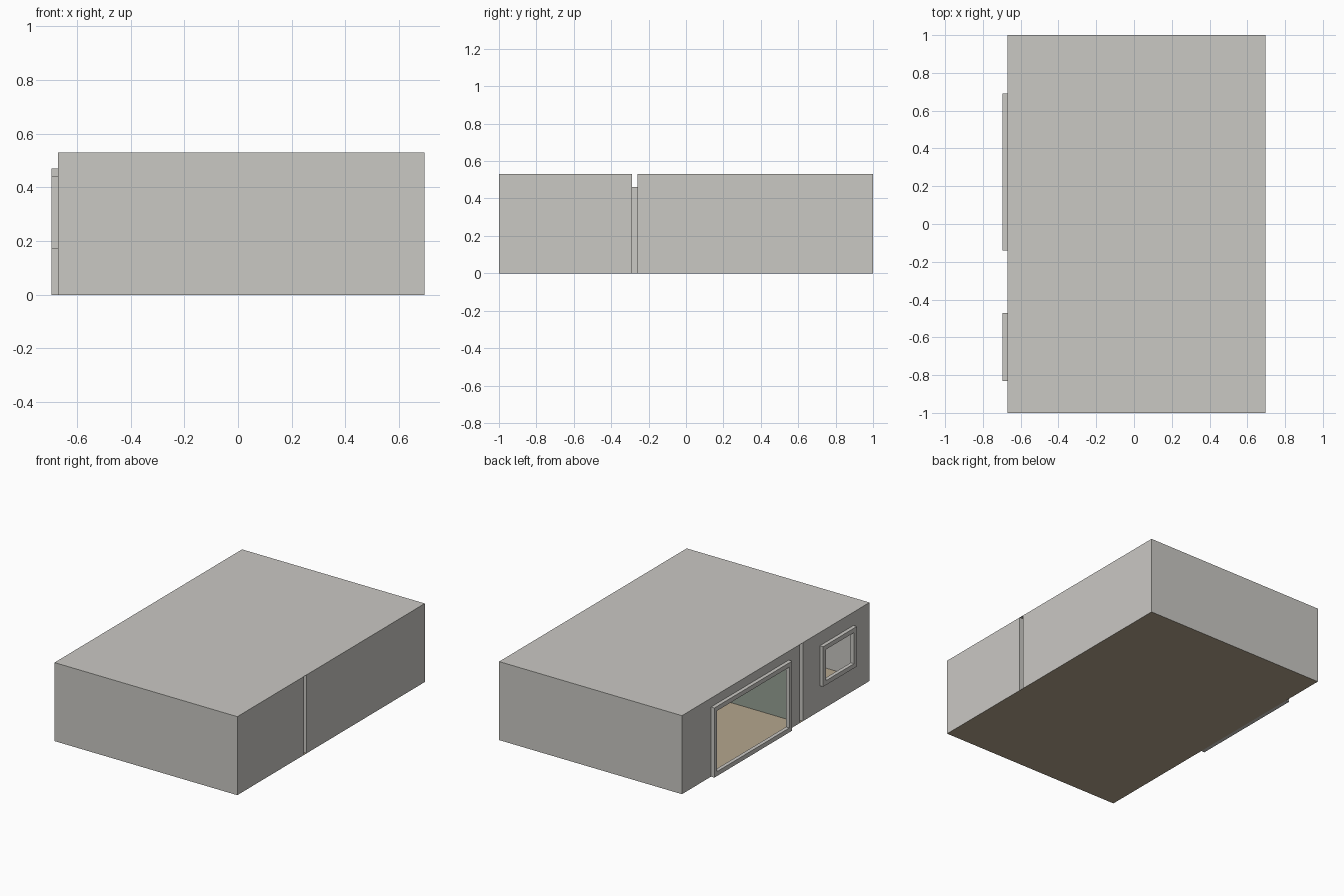
import bpy
import bmesh

cube = bpy.data.objects.get("Cube")
if cube:
    bpy.data.objects.remove(cube, do_unlink=True)


def material(name, colour):
    mat = bpy.data.materials.new(name)
    mat.use_nodes = True
    mat.diffuse_color = (*colour, 1)
    mat.node_tree.nodes["Principled BSDF"].inputs["Base Color"].default_value = (*colour, 1)
    return mat


GREY = material("plaster grey", (0.59, 0.58, 0.55))
TAN = material("floor tan", (0.46, 0.38, 0.27))
GREEN = material("sage green", (0.31, 0.36, 0.30))

# Overall layout: two rooms with a narrow gap between their partitions
LEFT, RIGHT = 0.695, -0.67
FRONT, BACK = -1.0, 1.0
GAP_FRONT, GAP_BACK = -0.29, -0.26
TOP, BAR = 0.53, 0.03


def add_object(name, bm, mat):
    mesh = bpy.data.meshes.new(name)
    bm.to_mesh(mesh)
    bm.free()
    mesh.materials.append(mat)
    obj = bpy.data.objects.new(name, mesh)
    bpy.context.collection.objects.link(obj)
    return obj


def sheet(name, axis, pos, u, v, mat, hole=None, flip=False):
    """Flat sheet across an axis; hole = (u0, u1, v0, v1) leaves an opening."""
    bm = bmesh.new()
    us, vs = list(u), list(v)
    if hole:
        us = sorted({*u, *hole[:2]})
        vs = sorted({*v, *hole[2:]})

    def point(a, b):
        return {"x": (pos, a, b), "y": (a, pos, b), "z": (a, b, pos)}[axis]

    grid = {(a, b): bm.verts.new(point(a, b)) for a in us for b in vs}
    for a, a2 in zip(us, us[1:]):
        for b, b2 in zip(vs, vs[1:]):
            if hole and (a, a2, b, b2) == tuple(hole):
                continue
            bm.faces.new([grid[k] for k in ((a, b), (a2, b), (a2, b2), (a, b2))])
    if flip:
        bmesh.ops.reverse_faces(bm, faces=bm.faces[:])
    return add_object(name, bm, mat)


def frame(name, y0, y1, z0, z1):
    """Rectangular surround standing proud of the right wall."""
    bm = bmesh.new()
    loops = []
    for x in (RIGHT - 0.025, RIGHT):
        for inset in (0, BAR):
            a, b, c, d = y0 + inset, y1 - inset, z0 + inset, z1 - inset
            loops.append([bm.verts.new((x, *p)) for p in ((a, c), (b, c), (b, d), (a, d))])
    outer, inner, back_outer, back_inner = loops
    for i in range(4):
        j = (i + 1) % 4
        for p, q in ((outer, inner), (inner, back_inner),
                     (back_inner, back_outer), (back_outer, outer)):
            bm.faces.new((p[i], p[j], q[j], q[i]))
    bmesh.ops.recalc_face_normals(bm, faces=bm.faces[:])
    add_object(name, bm, GREY)
    return (y0 + BAR, y1 - BAR, z0 + BAR, z1 - BAR)


across, along, height = (RIGHT, LEFT), (FRONT, BACK), (0, TOP)

# Floor and roof
sheet("floor", "z", 0, across, along, TAN)
sheet("roof", "z", TOP, across, along, GREY)

# Surrounds, which also give the openings in the right wall
door_hole = frame("door_frame", -0.14, 0.69, 0, 0.47)
window_hole = frame("window_frame", -0.83, -0.47, 0.17, 0.44)

# Outer walls of both rooms
sheet("front_wall", "y", FRONT, across, height, GREY)
sheet("back_wall", "y", BACK, across, height, GREY, flip=True)
for room, span, hole in (("front_room", (FRONT, GAP_FRONT), window_hole),
                         ("back_room", (GAP_BACK, BACK), door_hole)):
    sheet(room + "_left_wall", "x", LEFT, span, height, GREY)
    sheet(room + "_right_wall", "x", RIGHT, span, height, GREY, hole, flip=True)

# Partitions with an inner doorway, and a green facing towards the back room
doorway = (0.15, 0.45, 0, 0.46)
sheet("front_room_partition", "y", GAP_FRONT, across, height, GREY, doorway, flip=True)
sheet("back_room_partition", "y", GAP_BACK, across, height, GREY, doorway)
sheet("partition_facing", "y", GAP_BACK + 0.003, across, height, GREEN, doorway, flip=True)

# Doorway lining bridging the gap
gap = (GAP_FRONT, GAP_BACK)
for side, x in (("right", doorway[0]), ("left", doorway[1])):
    sheet("doorway_lining_" + side, "x", x, gap, doorway[2:], GREY, flip=side == "left")
sheet("doorway_lining_top", "z", doorway[3], doorway[:2], gap, GREY, flip=True)
